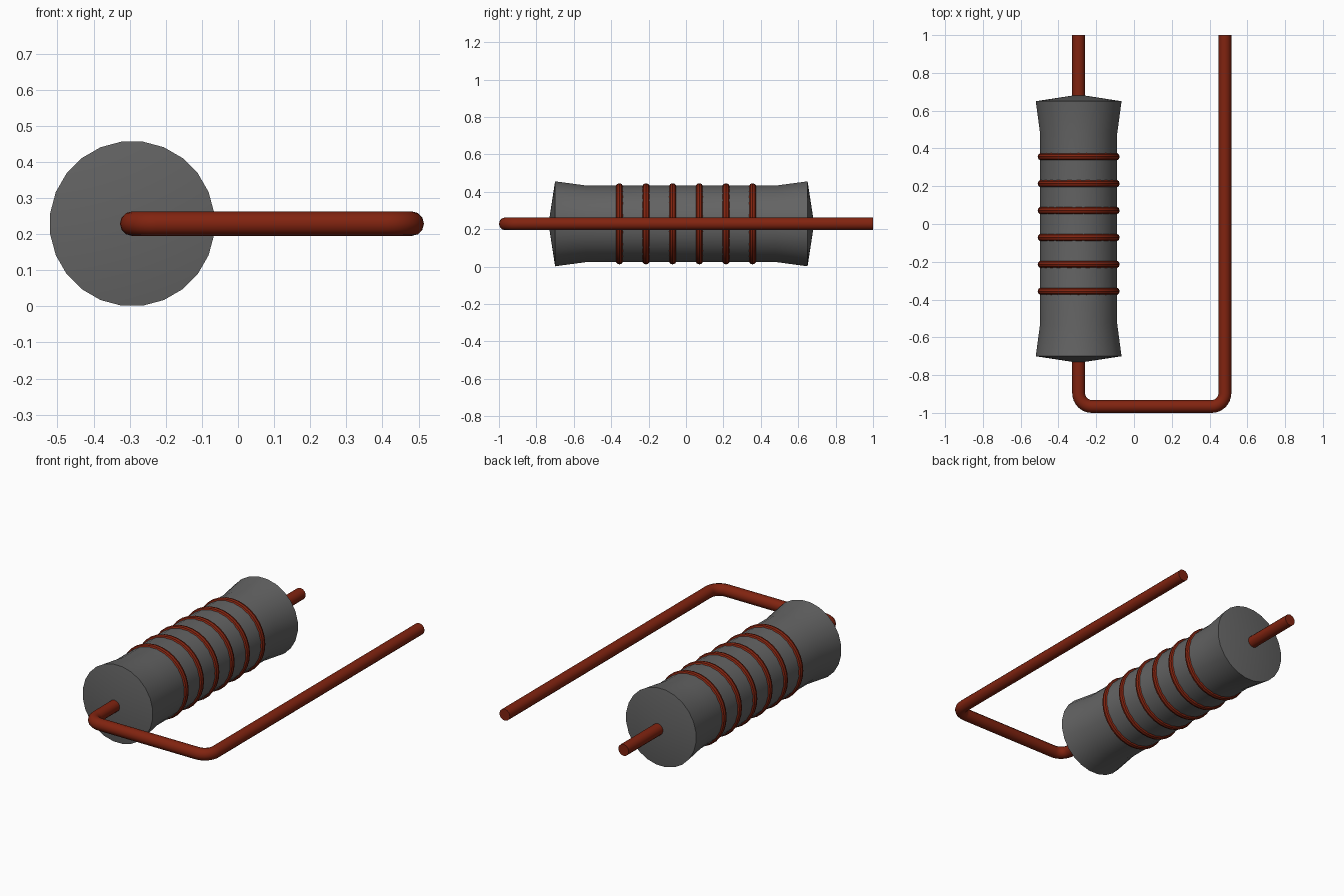
import bpy
import bmesh
import math
from mathutils import Matrix

cube = bpy.data.objects.get("Cube")
if cube:
    bpy.data.objects.remove(cube, do_unlink=True)

AXIS_X, AXIS_Z = -0.293, 0.229   # long axis of the body, parallel to y
WIRE_R = 0.034
FAR_X = 0.481                    # x of the folded-back lead
FRONT_Y = -1.0 + WIRE_R


def material(name, rgb):
    mat = bpy.data.materials.new(name)
    mat.use_nodes = True
    color = (*rgb, 1.0)
    mat.diffuse_color = color
    mat.node_tree.nodes["Principled BSDF"].inputs["Base Color"].default_value = color
    return mat


grey = material("dark grey", (0.125, 0.125, 0.125))
copper = material("copper red", (0.22, 0.017, 0.005))


def smooth(obj, angle):
    bpy.ops.object.select_all(action='DESELECT')
    obj.select_set(True)
    bpy.context.view_layer.objects.active = obj
    bpy.ops.object.shade_smooth_by_angle(angle=math.radians(angle))


def lathe(name, profile, steps, mat, closed=False, phase=0.0):
    """Spin a (radius, y) profile about the body axis."""
    bm = bmesh.new()
    verts = [bm.verts.new((r, y, 0)) for r, y in profile]
    edges = [bm.edges.new(pair) for pair in zip(verts, verts[1:])]
    if closed:
        edges.append(bm.edges.new((verts[-1], verts[0])))
    bmesh.ops.spin(bm, geom=verts + edges, cent=(0, 0, 0), axis=(0, 1, 0),
                   angle=math.tau, steps=steps)
    bmesh.ops.remove_doubles(bm, verts=bm.verts, dist=1e-4)
    bmesh.ops.recalc_face_normals(bm, faces=bm.faces)
    bmesh.ops.transform(bm, verts=bm.verts,
                        matrix=Matrix.Rotation(phase, 4, 'Y'))
    mesh = bpy.data.meshes.new(name)
    bm.to_mesh(mesh)
    bm.free()
    mesh.materials.append(mat)
    obj = bpy.data.objects.new(name, mesh)
    obj.location = (AXIS_X, 0, AXIS_Z)
    bpy.context.collection.objects.link(obj)
    smooth(obj, 35)
    return obj


def wire(name, path):
    """Round lead swept along (x, y) points at axis height."""
    curve = bpy.data.curves.new(name, 'CURVE')
    curve.dimensions = '3D'
    curve.bevel_depth = WIRE_R
    curve.bevel_resolution = 4
    curve.use_fill_caps = True
    spline = curve.splines.new('POLY')
    spline.points.add(len(path) - 1)
    for point, (x, y) in zip(spline.points, path):
        point.co = (x, y, AXIS_Z, 1)
    curve.materials.append(copper)
    obj = bpy.data.objects.new(name, curve)
    bpy.context.collection.objects.link(obj)
    bpy.ops.object.select_all(action='DESELECT')
    obj.select_set(True)
    bpy.context.view_layer.objects.active = obj
    bpy.ops.object.convert(target='MESH')
    smooth(bpy.context.view_layer.objects.active, 40)


def arc(cx, cy, radius, start, end, steps=8):
    angles = [math.radians(start + (end - start) * i / steps)
              for i in range(steps + 1)]
    return [(cx + radius * math.cos(a), cy + radius * math.sin(a)) for a in angles]


# Body: narrow waist, flared ends, shallow cone caps
lathe("body", [(0, -0.735), (0.229, -0.70), (0.206, -0.53),
               (0.206, 0.48), (0.229, 0.65), (0, 0.685)],
      24, grey, phase=math.radians(7.5))

# Six wire bands around the waist
band = arc(0.196, 0, 0.021, 0, 324, 9)
for i in range(6):
    y = (i - 2.5) * 0.1425
    lathe(f"band_{i + 1}", [(r, y + dy) for r, dy in band], 32, copper, closed=True)

# Straight back lead
wire("back_lead", [(AXIS_X, 0.6), (AXIS_X, 1.0)])

# Front lead, bent twice so it runs back beside the body
BEND = 0.07
bend_y = FRONT_Y + BEND
wire("front_lead", [(AXIS_X, -0.65)]
     + arc(AXIS_X + BEND, bend_y, BEND, 180, 270)
     + arc(FAR_X - BEND, bend_y, BEND, 270, 360)
     + [(FAR_X, 1.0)])
